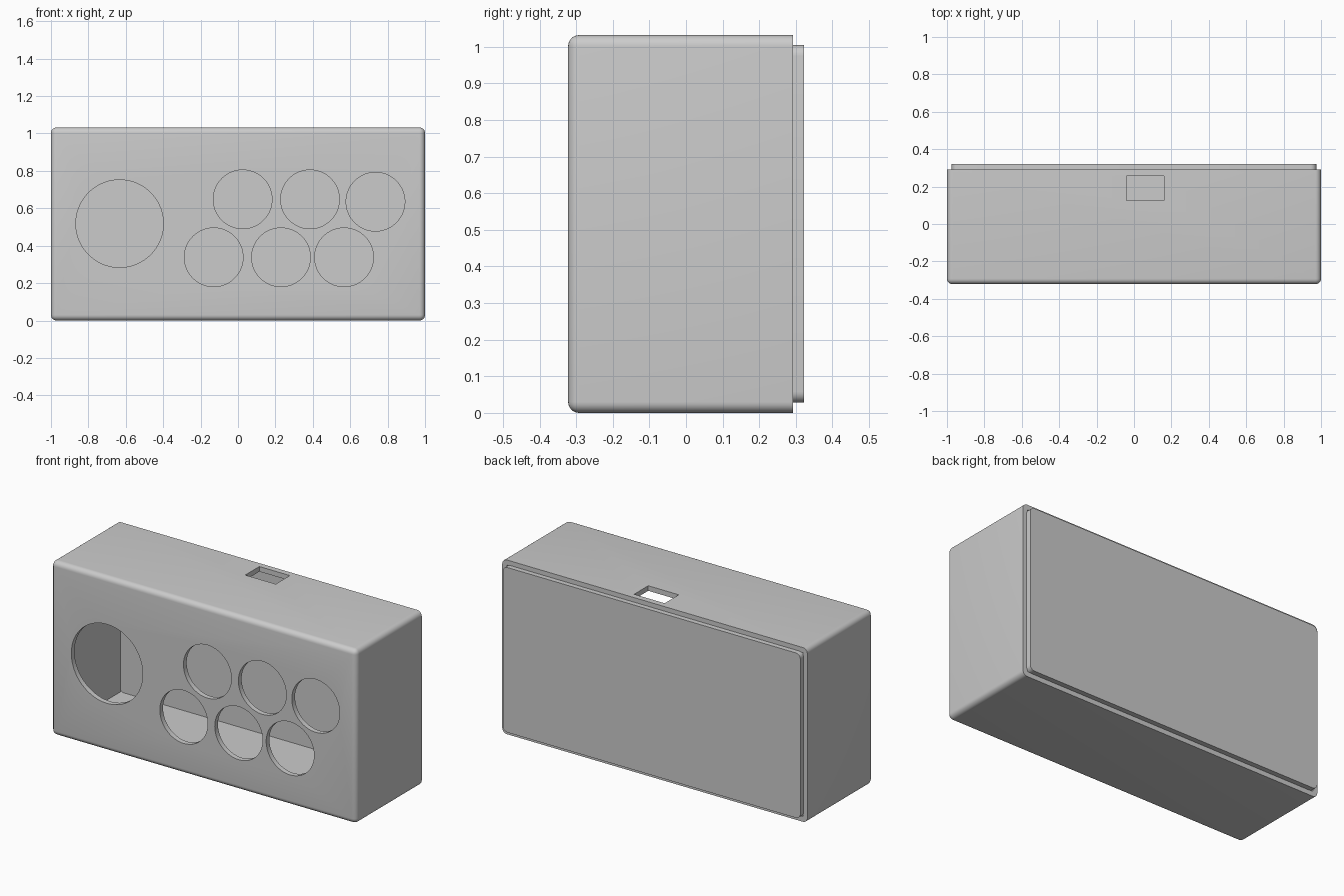
import bpy, bmesh
from math import radians
from mathutils import Matrix

if "Cube" in bpy.data.objects:
    bpy.data.objects.remove(bpy.data.objects["Cube"])


def finish(bm, name):
    me = bpy.data.meshes.new(name)
    bmesh.ops.recalc_face_normals(bm, faces=bm.faces)
    bm.to_mesh(me)
    bm.free()
    ob = bpy.data.objects.new(name, me)
    bpy.context.scene.collection.objects.link(ob)
    return ob


def box(name, lo, hi, radius=0.0, pick=None):
    """Box between two corners; edges accepted by pick are rounded."""
    bm = bmesh.new()
    bmesh.ops.create_cube(bm, size=1)
    for v in bm.verts:
        v.co = [hi[i] if v.co[i] > 0 else lo[i] for i in range(3)]
    if radius:
        edges = [e for e in bm.edges if pick(e)]
        bmesh.ops.bevel(bm, geom=edges, offset=radius, segments=6,
                        profile=0.5, affect='EDGES')
    return finish(bm, name)


def round_cutter(x, z, r):
    bm = bmesh.new()
    mat = Matrix.Translation((x, -0.3, z)) @ Matrix.Rotation(radians(90), 4, 'X')
    bmesh.ops.create_cone(bm, cap_ends=True, segments=72, radius1=r, radius2=r,
                          depth=0.2, matrix=mat)
    return finish(bm, "hole_cutter")


def smooth(ob):
    bpy.ops.object.select_all(action='DESELECT')
    ob.select_set(True)
    bpy.context.view_layer.objects.active = ob
    bpy.ops.object.shade_smooth_by_angle(angle=radians(30))


H, BACK, WALL = 1.032, 0.292, 0.03

# Case: all edges rounded except those around the back opening
case = box("case", (-1, -0.322, 0), (1, BACK, H), 0.03,
           lambda e: any(v.co.y < 0 for v in e.verts))

# Cavity, round front openings and the slot in the top
cutters = [box("cavity_cutter", (-1 + WALL, -0.322 + WALL, WALL),
               (1 - WALL, 0.5, H - WALL)),
           box("slot_cutter", (-0.04, 0.125, 0.9), (0.16, 0.257, 1.2)),
           round_cutter(-0.633, 0.518, 0.234)]
for x, z in [(0.025, 0.648), (0.385, 0.648), (0.735, 0.635),
             (-0.13, 0.338), (0.23, 0.338), (0.567, 0.338)]:
    cutters.append(round_cutter(x, z, 0.157))

for c in cutters:
    m = case.modifiers.new("cut", 'BOOLEAN')
    m.operation, m.solver, m.object = 'DIFFERENCE', 'EXACT', c
bpy.context.view_layer.objects.active = case
for m in list(case.modifiers):
    bpy.ops.object.modifier_apply(modifier=m.name)
for c in cutters:
    bpy.data.objects.remove(c)
smooth(case)

# Back lid: plate with rounded corners standing proud of the rim
lid = box("back_lid", (-0.975, 0.285, 0.028), (0.975, 0.322, 1.005), 0.03,
          lambda e: abs(e.verts[0].co.y - e.verts[1].co.y) > 0.01)
smooth(lid)
